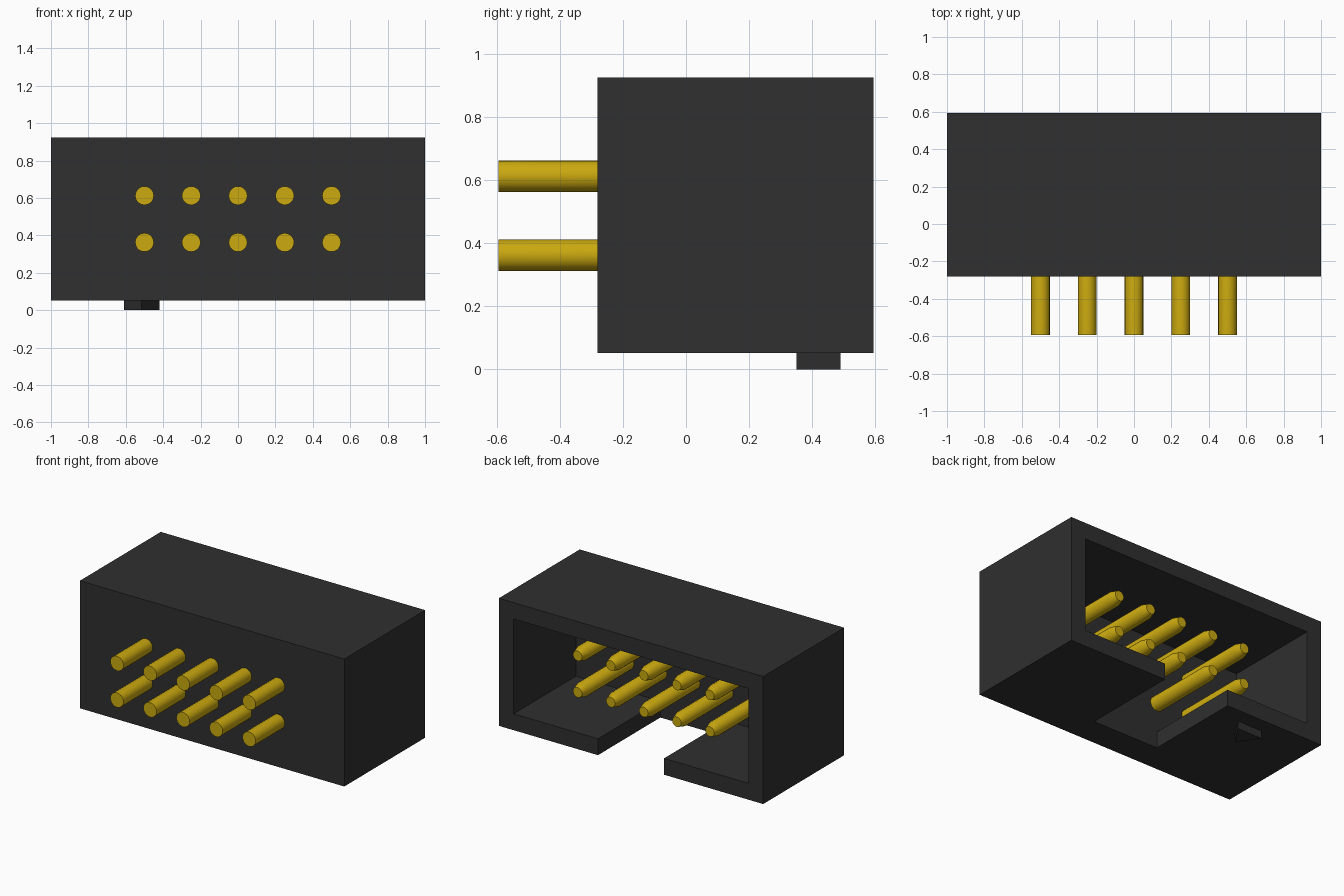
import bpy
import bmesh
from mathutils import Matrix, Vector

old = bpy.data.objects.get("Cube")
if old:
    bpy.data.objects.remove(old, do_unlink=True)


def material(name, rgb, roughness):
    m = bpy.data.materials.new(name)
    m.use_nodes = True
    m.diffuse_color = (*rgb, 1)
    bsdf = m.node_tree.nodes["Principled BSDF"]
    bsdf.inputs["Base Color"].default_value = (*rgb, 1)
    bsdf.inputs["Roughness"].default_value = roughness
    return m


def finish(name, bm, mat):
    bmesh.ops.recalc_face_normals(bm, faces=bm.faces)
    mesh = bpy.data.meshes.new(name)
    bm.to_mesh(mesh)
    bm.free()
    mesh.materials.append(mat)
    obj = bpy.data.objects.new(name, mesh)
    bpy.context.collection.objects.link(obj)
    return obj


def prism(name, outline, direction, mat):
    """Extrude a closed outline of 3D points along a direction."""
    bm = bmesh.new()
    face = bm.faces.new([bm.verts.new(p) for p in outline])
    ext = bmesh.ops.extrude_face_region(bm, geom=[face])
    verts = [v for v in ext["geom"] if isinstance(v, bmesh.types.BMVert)]
    bmesh.ops.translate(bm, verts=verts, vec=Vector(direction))
    return finish(name, bm, mat)


plastic = material("black plastic", (0.029, 0.029, 0.029), 0.6)
gold = material("gold metal", (0.6, 0.4, 0.005), 0.4)

# Main dimensions
FRONT, BACK = -0.28, 0.594
LOW, HIGH = 0.052, 0.924
FLOOR = -0.08
WALL = 0.112
NOTCH = 0.25
PIN_R, TIP_R = 0.05, 0.034

# Housing block
housing = prism("housing",
                [(x, FRONT, z) for x, z in ((-1, LOW), (1, LOW), (1, HIGH), (-1, HIGH))],
                (0, BACK - FRONT, 0), plastic)

# Cavity open to the back, with the keying notch through the lower wall
side, bottom, top = 1 - WALL, LOW + WALL, HIGH - WALL
half = [(NOTCH, LOW - 0.1), (NOTCH, bottom), (side, bottom), (side, top)]
profile = half + [(-x, z) for x, z in reversed(half)]
cutter = prism("cavity_cutter", [(x, FLOOR, z) for x, z in profile], (0, 1, 0), plastic)
cutter.hide_render = True

cut = housing.modifiers.new("cavity", 'BOOLEAN')
cut.operation = 'DIFFERENCE'
cut.solver = 'EXACT'
cut.object = cutter
bpy.context.view_layer.objects.active = housing
housing.select_set(True)
bpy.ops.object.modifier_apply(modifier=cut.name)
bpy.data.objects.remove(cutter, do_unlink=True)

# Raised triangle marking the first pin
prism("pin_one_marker", [(-0.61, 0.49, 0), (-0.42, 0.49, 0), (-0.515, 0.35, 0)],
      (0, 0, LOW), plastic)


# Pins: straight rods with a chamfered tip inside the cavity
def pin(name, x, z):
    start, shoulder, tip = -BACK, 0.405, 0.458
    bm = bmesh.new()
    rings = []
    for y, r in ((start, PIN_R), (shoulder, PIN_R), (tip, TIP_R)):
        turn = Matrix.Translation((x, y, z)) @ Matrix.Rotation(1.5707963, 4, 'X')
        ring = bmesh.ops.create_circle(bm, segments=20, radius=r, matrix=turn)
        rings.append(ring["verts"])
    for a, b in zip(rings, rings[1:]):
        for i in range(len(a)):
            bm.faces.new((a[i - 1], a[i], b[i], b[i - 1]))
    bm.faces.new(rings[0])
    bm.faces.new(rings[-1])
    return finish(name, bm, gold)


pins = [pin(f"{row}_pin_{i + 1}", (i - 2) * 0.25, z)
        for row, z in (("lower", 0.362), ("upper", 0.612)) for i in range(5)]

bpy.ops.object.select_all(action='DESELECT')
for p in pins:
    p.select_set(True)
bpy.context.view_layer.objects.active = pins[0]
bpy.ops.object.shade_smooth_by_angle(angle=0.4)
